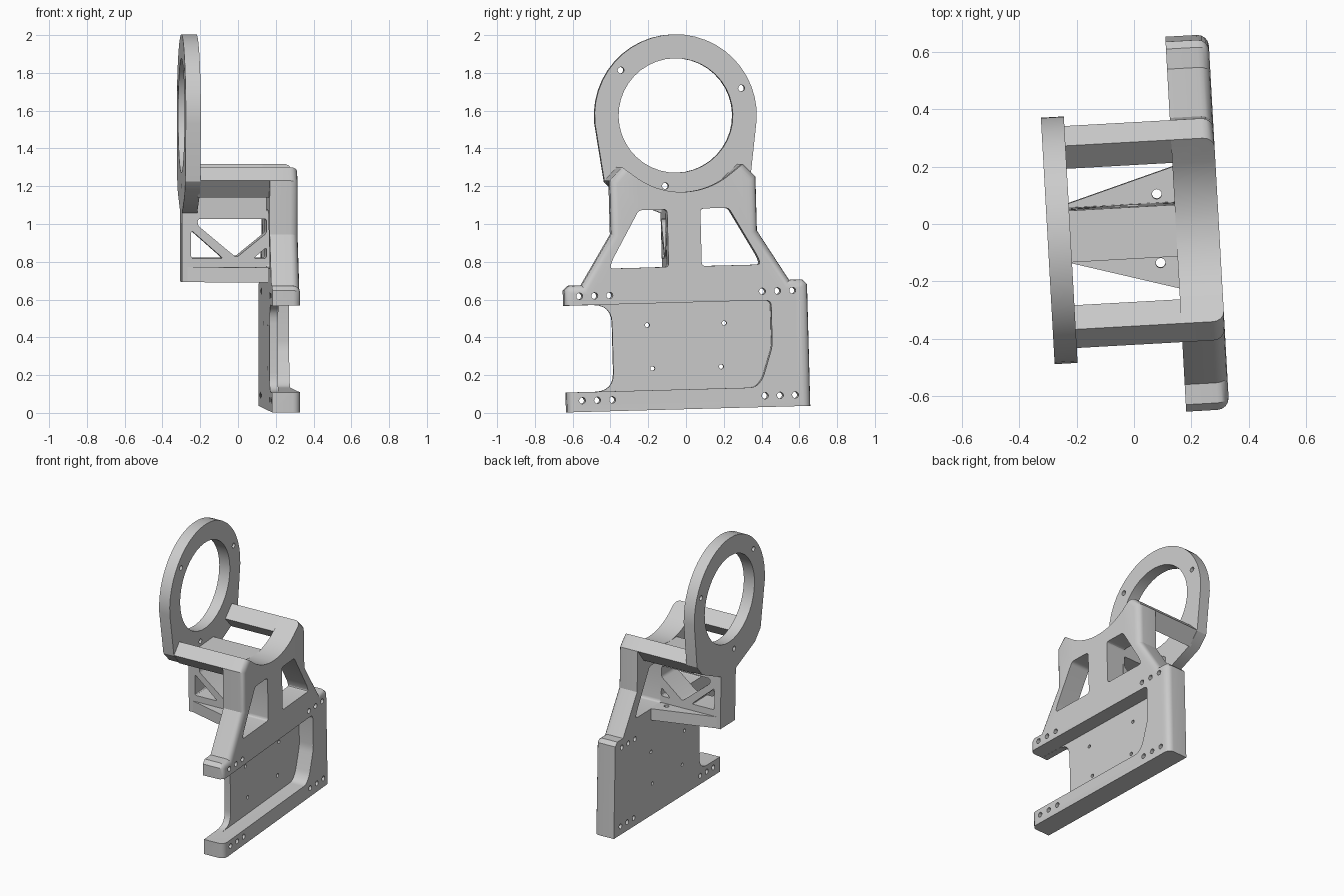
import bpy, bmesh
from math import sin, cos, radians, pi
from mathutils import Matrix, Vector

if "Cube" in bpy.data.objects:
    bpy.data.objects.remove(bpy.data.objects["Cube"])

grey = bpy.data.materials.new("plain grey")
grey.use_nodes = True
grey.diffuse_color = (0.6, 0.6, 0.6, 1)
grey.node_tree.nodes["Principled BSDF"].inputs["Base Color"].default_value = (0.6, 0.6, 0.6, 1)

# Whole bracket sits slightly turned on its base
POSE = (Matrix.Translation((0, 0, 0.02)) @ Matrix.Rotation(radians(3.2), 4, "Z")
        @ Matrix.Rotation(radians(1.55), 4, "X"))

BACK, FRONT = 0.145, 0.295        # thickness range of the base plate
RING_BACK, RING_FRONT = -0.303, -0.223
RING_Z, RING_R = 1.555, 0.43


def arc(cy, cz, r, a0, a1, n):
    """Points on an arc, angles in degrees."""
    steps = [radians(a0 + (a1 - a0) * i / n) for i in range(n + 1)]
    return [(cy + r * cos(a), cz + r * sin(a)) for a in steps]


def circle(cy, cz, r, n=16):
    return arc(cy, cz, r, 0, 360, n)[:-1]


def mirrored(half):
    """Close a right-hand outline with its left-hand reflection."""
    return half + [(-y, z) for y, z in reversed(half)]


def flip(pts):
    return [(-y, z) for y, z in pts]


def fillet(pts, r, n=4):
    """Round every corner of an outline."""
    out = []
    for i, p in enumerate(pts):
        p, a, b = Vector(p), Vector(pts[i - 1]), Vector(pts[(i + 1) % len(pts)])
        s = p + (a - p).normalized() * min(r, (a - p).length * 0.45)
        e = p + (b - p).normalized() * min(r, (b - p).length * 0.45)
        for k in range(n + 1):
            t = k / n
            out.append(tuple(s * (1 - t) ** 2 + p * 2 * t * (1 - t) + e * t ** 2))
    return out


def prism(name, outlines, lo, hi, axis="x", round_rule=None):
    """Extrude outlines along an axis; optionally round front edges chosen by a rule."""
    place = {"x": lambda a, b, t: (t, a, b),
             "y": lambda a, b, t: (a, t, b),
             "z": lambda a, b, t: (a, b, t)}[axis]
    bm = bmesh.new()
    for pts in outlines:
        low = [bm.verts.new(place(a, b, lo)) for a, b in pts]
        high = [bm.verts.new(place(a, b, hi)) for a, b in pts]
        bm.faces.new(low)
        bm.faces.new(high)
        for i in range(len(pts)):
            bm.faces.new((low[i - 1], low[i], high[i], high[i - 1]))
    bmesh.ops.recalc_face_normals(bm, faces=bm.faces)
    if round_rule:
        edges = [e for e in bm.edges if all(v.co.x > hi - 1e-4 for v in e.verts)
                 and round_rule((e.verts[0].co + e.verts[1].co) / 2)]
        bmesh.ops.bevel(bm, geom=edges, offset=0.04, segments=4, profile=0.5,
                        affect="EDGES", clamp_overlap=True)
    mesh = bpy.data.meshes.new(name)
    bm.to_mesh(mesh)
    bm.free()
    mesh.materials.append(grey)
    obj = bpy.data.objects.new(name, mesh)
    bpy.context.collection.objects.link(obj)
    return obj


def cut(obj, outlines, lo, hi, axis="x"):
    """Remove extruded outlines from a part."""
    tool = prism("cutter", outlines, lo, hi, axis)
    tool.hide_render = True
    mod = obj.modifiers.new("cut", "BOOLEAN")
    mod.operation, mod.solver, mod.object = "DIFFERENCE", "EXACT", tool
    bpy.context.view_layer.objects.active = obj
    bpy.ops.object.modifier_apply(modifier=mod.name)
    bpy.data.objects.remove(tool)


# Base plate: wide foot, sloped shoulders, ring-shaped cradle on top
half_plate = [(0.645, 0), (0.645, 0.645), (0.62, 0.67), (0.55, 0.67), (0.387, 0.935),
              (0.387, 1.22), (0.32, 1.29)] + arc(0, RING_Z, 0.405, -54.5, -87, 8)
plate = prism("base_plate", [mirrored(half_plate)], BACK, FRONT,
              round_rule=lambda c: abs(c.y) > 0.34 and c.z > 0.05)

# Shallow recess, open on one side
recess = [(-0.8, 0.105), (0.355, 0.105), (0.395, 0.15), (0.45, 0.32), (0.45, 0.565), (-0.8, 0.565)]
cut(plate, [fillet(recess, 0.03)], 0.19, 0.4)

# Through notch at the open end of the recess
notch = [(-0.9, 0.105), (-0.39, 0.105), (-0.39, 0.564), (-0.9, 0.564)]
cut(plate, [fillet(notch, 0.1, 6)], 0.05, 0.4)

# Pair of tapered windows beside the central post
window = fillet([(0.088, 0.755), (0.4, 0.755), (0.385, 0.8), (0.238, 1.06), (0.088, 1.06)], 0.02)
cut(plate, [window, flip(window)], 0.05, 0.4)

# Screw holes at the four corners and in the recess floor
holes = [circle(s * y, z, 0.017) for s in (1, -1) for y in (0.405, 0.485, 0.565) for z in (0.06, 0.613)]
holes += [circle(s * y, z, 0.012) for s in (1, -1) for y, z in ((0.204, 0.45), (0.182, 0.22))]
cut(plate, holes, 0.05, 0.4)

# Upright ring with straight flanks running down to the arms
half_ring = [(0.09, 1.04), (0.32, 1.14), (0.387, 1.215)] + arc(0, RING_Z, RING_R, -4, 90, 12)[:-1]
ring_outline = half_ring + [(0, RING_Z + RING_R)] + flip(half_ring)[::-1]
ring = prism("ring", [ring_outline], RING_BACK, RING_FRONT)
cut(ring, [circle(0, RING_Z, 0.303, 40)], -0.5, 0)
bolts = [arc(0, RING_Z, 0.377, a, a, 1)[0] for a in (139, 21, 260)]
cut(ring, [circle(y, z, 0.017) for y, z in bolts], -0.5, 0)

# Two diamond-section arms joining plate and ring
arm = [(0.32, 1.29), (0.387, 1.22), (0.312, 1.13), (0.238, 1.215)]
arms = [prism(n, [o], RING_FRONT - 0.01, BACK + 0.01)
        for n, o in (("left_arm", arm), ("right_arm", flip(arm)))]

# Central spine with truss openings
spine = prism("truss_spine", [[(RING_BACK, 0.675), (BACK + 0.01, 0.675),
                               (BACK + 0.01, 1.15), (RING_BACK, 1.15)]], -0.09, 0.09, "y")
truss = [[(-0.255, 0.95), (-0.255, 0.8), (-0.085, 0.8)],
         [(-0.22, 1.01), (-0.22, 0.975), (-0.015, 0.805), (BACK, 0.935), (BACK, 1.01)],
         [(0.075, 0.8), (BACK, 0.8), (BACK, 0.86)]]
cut(spine, [fillet(t, 0.015, 3) for t in truss], -0.3, 0.3, "y")

# Tapered wings at the foot of the spine, each with one screw hole
wings = []
for name, s in (("rear_wing", 1), ("front_wing", -1)):
    wing = prism(name, [[(-0.29, s * 0.085), (BACK + 0.01, s * 0.085), (BACK + 0.01, s * 0.215)]],
                 0.675, 0.755, "z")
    cut(wing, [circle(0.085, s * 0.12, 0.017)], 0.6, 0.8, "z")
    wings.append(wing)

# Pose and shade every part
for obj in [plate, ring, spine] + arms + wings:
    obj.data.transform(POSE)
    bpy.ops.object.select_all(action="DESELECT")
    obj.select_set(True)
    bpy.context.view_layer.objects.active = obj
    bpy.ops.object.shade_smooth_by_angle(angle=radians(25))
